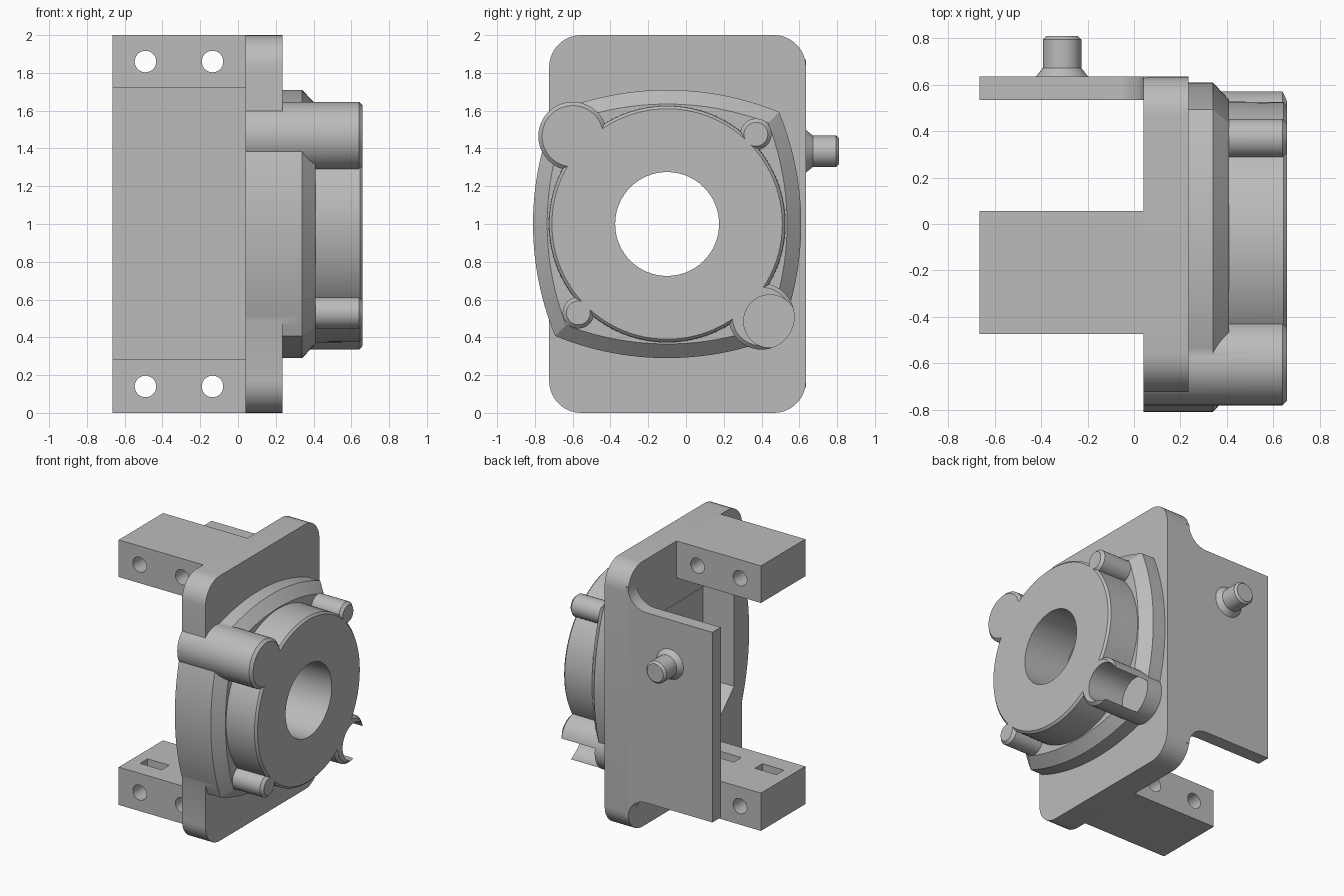
import bpy
import bmesh
from math import sin, cos, pi, sqrt

if "Cube" in bpy.data.objects:
    bpy.data.objects.remove(bpy.data.objects["Cube"])

grey = bpy.data.materials.new("plain grey")
grey.use_nodes = True
colour = (0.5, 0.5, 0.5, 1)
grey.diffuse_color = colour
grey.node_tree.nodes["Principled BSDF"].inputs["Base Color"].default_value = colour

CY, CZ = -0.1, 1.0   # bore axis


def loft(name, axis, sections):
    """Capped solid through (position, outline) sections along an axis."""
    place = {"x": lambda p, a, b: (p, a, b),
             "y": lambda p, a, b: (a, p, b),
             "z": lambda p, a, b: (a, b, p)}[axis]
    bm = bmesh.new()
    rings = [[bm.verts.new(place(p, a, b)) for a, b in outline] for p, outline in sections]
    for low, high in zip(rings, rings[1:]):
        for i in range(len(low)):
            j = (i + 1) % len(low)
            bm.faces.new((low[i], low[j], high[j], high[i]))
    bm.faces.new(rings[0])
    bm.faces.new(rings[-1])
    bmesh.ops.recalc_face_normals(bm, faces=bm.faces)
    mesh = bpy.data.meshes.new(name)
    bm.to_mesh(mesh)
    bm.free()
    mesh.materials.append(grey)
    obj = bpy.data.objects.new(name, mesh)
    bpy.context.collection.objects.link(obj)
    return obj


def circle(a, b, r, n=48):
    return [(a + r * cos(2 * pi * i / n), b + r * sin(2 * pi * i / n)) for i in range(n)]


def rect(a0, a1, b0, b1):
    return [(a0, b0), (a1, b0), (a1, b1), (a0, b1)]


def rounded_rect(a0, a1, b0, b1, r, n=10):
    corners = [(a1 - r, b1 - r), (a0 + r, b1 - r), (a0 + r, b0 + r), (a1 - r, b0 + r)]
    return [(a + r * cos(pi / 2 * (k + i / n)), b + r * sin(pi / 2 * (k + i / n)))
            for k, (a, b) in enumerate(corners) for i in range(n + 1)]


def bulged_square(inset, n=96, offset=0.85):
    """Square with four bowed sides, the overlap of four large discs."""
    points = []
    for i in range(n):
        t = 2 * pi * i / n
        r = min(-offset * cos(t - k * pi / 2)
                + sqrt((1.56 - inset) ** 2 - (offset * sin(t - k * pi / 2)) ** 2)
                for k in range(4))
        points.append((CY + r * cos(t), CZ + r * sin(t)))
    return points


def combine(obj, others, operation):
    """Apply booleans and discard the helper solids."""
    for other in others:
        other.hide_render = True
        mod = obj.modifiers.new("cut", "BOOLEAN")
        mod.operation = operation
        mod.solver = "EXACT"
        mod.object = other
    bpy.context.view_layer.update()
    graph = bpy.context.evaluated_depsgraph_get()
    mesh = bpy.data.meshes.new_from_object(obj.evaluated_get(graph))
    obj.modifiers.clear()
    obj.data = mesh
    for other in others:
        bpy.data.objects.remove(other)


def post(name, y, z, r, start, end=0.66, edge=0.02):
    return loft(name, "x", [(start, circle(y, z, r)), (end - edge, circle(y, z, r)),
                            (end, circle(y, z, r - edge))])


# Flange joined with the bowed housing, drum and corner lugs
body = loft("flange_housing", "x", [(x, rounded_rect(-0.725, 0.635, 0, 2, 0.17))
                                    for x in (0.04, 0.235)])
combine(body, [
    loft("housing", "x", [(0.04, bulged_square(0)), (0.34, bulged_square(0)),
                          (0.41, bulged_square(0.075))]),
    loft("drum", "x", [(0.2, circle(CY, CZ, 0.63, 96)), (0.645, circle(CY, CZ, 0.625, 96)),
                       (0.66, circle(CY, CZ, 0.61, 96))]),
    post("large_lug", -0.6, 1.465, 0.182, 0.04),
    post("open_lug", 0.4, 0.51, 0.175, 0.2),
    post("small_lug_upper", 0.37, 1.475, 0.083, 0.2),
    post("small_lug_lower", -0.57, 0.53, 0.083, 0.2),
], "UNION")

# Bore, rear recess with clipped corners, and the pocket that breaks out of the lug
h, c = 0.53, 0.36
recess = [(CY + a, CZ + b) for a, b in
          [(h, -c), (h, c), (c, h), (-c, h), (-h, c), (-h, -c), (-c, -h), (c, -h)]]
combine(body, [
    loft("bore", "x", [(-0.1, circle(CY, CZ, 0.275, 64)), (0.8, circle(CY, CZ, 0.275, 64))]),
    loft("recess", "x", [(-0.1, recess), (0.3, recess)]),
    loft("lug_pocket", "x", [(0.36, circle(0.445, 0.485, 0.14)),
                             (0.8, circle(0.445, 0.485, 0.14))]),
], "DIFFERENCE")

# Clamp arms with cross holes and nut slots facing the gap
parts = [body]
for name, z0, z1, hole_z, slot in (("lower_arm", 0, 0.285, 0.14, (0.07, 0.4)),
                                   ("upper_arm", 1.72, 2, 1.86, (1.6, 1.93))):
    arm = loft(name, "x", [(x, rect(-0.473, 0.056, z0, z1)) for x in (-0.665, 0.045)])
    cutters = []
    for x in (-0.49, -0.135):
        cutters.append(loft("hole", "y", [(y, circle(x, hole_z, 0.057, 32)) for y in (-1, 1)]))
        cutters.append(loft("slot", "z", [(z, rect(x - 0.09, x + 0.09, -0.34, -0.25))
                                          for z in slot]))
    combine(arm, cutters, "DIFFERENCE")
    parts.append(arm)

# Side plate, flaring into the flange with concave corners
r = 0.15
flare = [(0.04 - r + r * sin(pi / 2 * i / 8), 1.72 + r - r * cos(pi / 2 * i / 8))
         for i in range(9)]
outline = ([(-0.665, 1.72)] + flare + [(0.06, 1.72 + r), (0.06, 0.285 - r)]
           + [(x, 2.005 - z) for x, z in reversed(flare)] + [(-0.665, 0.285)])
parts.append(loft("side_plate", "y", [(0.535, outline), (0.635, outline)]))

# Peg with a conical foot and a chamfered tip
parts.append(loft("side_peg", "y", [(y, circle(-0.31, 1.385, radius)) for y, radius in
                                    ((0.63, 0.117), (0.672, 0.083), (0.795, 0.083),
                                     (0.81, 0.068))]))

# Smooth the curved walls and keep the edges crisp
bpy.ops.object.select_all(action="DESELECT")
for part in parts:
    part.select_set(True)
bpy.context.view_layer.objects.active = body
bpy.ops.object.shade_smooth_by_angle(angle=0.5)
